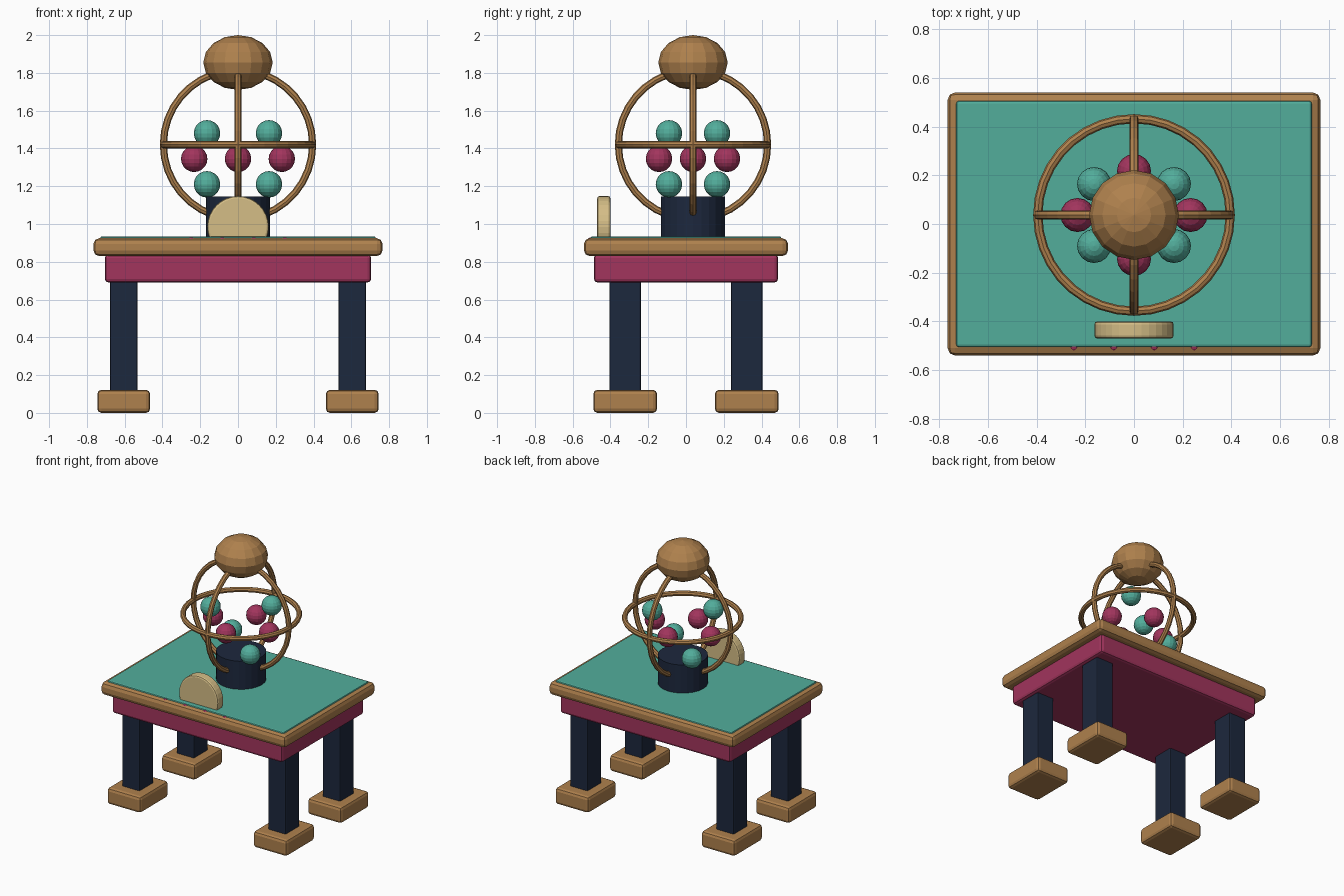
import bpy
from math import sin, cos, pi

if "Cube" in bpy.data.objects:
    bpy.data.objects.remove(bpy.data.objects["Cube"])


def material(name, rgb):
    m = bpy.data.materials.new(name)
    m.diffuse_color = (*rgb, 1)
    m.use_nodes = True
    m.node_tree.nodes["Principled BSDF"].inputs["Base Color"].default_value = m.diffuse_color
    return m


WOOD = material("wood", (0.43, 0.22, 0.075))
TEAL = material("teal", (0.085, 0.42, 0.33))
MAGENTA = material("magenta", (0.36, 0.035, 0.11))
NAVY = material("navy", (0.012, 0.021, 0.047))
CREAM = material("cream", (0.66, 0.51, 0.24))


def finish(name, mat, bevel=0, segments=2):
    ob = bpy.context.object
    ob.name = name
    ob.data.materials.append(mat)
    if bevel:
        mod = ob.modifiers.new("bevel", 'BEVEL')
        mod.width = bevel
        mod.segments = segments
    return ob


def box(name, x, y, z0, z1, sx, sy, mat, bevel):
    bpy.ops.mesh.primitive_cube_add(size=1, location=(x, y, (z0 + z1) / 2))
    bpy.context.object.scale = (sx, sy, z1 - z0)
    bpy.ops.object.transform_apply(location=False, rotation=False, scale=True)
    return finish(name, mat, bevel)


def ball(name, loc, r, mat, squash=1, segs=16, rings=10):
    bpy.ops.mesh.primitive_uv_sphere_add(segments=segs, ring_count=rings, radius=r, location=loc)
    bpy.context.object.scale.z = squash
    return finish(name, mat)


def cylinder(name, loc, r, depth, mat, rot=(0, 0, 0), bevel=0, sides=24):
    bpy.ops.mesh.primitive_cylinder_add(vertices=sides, radius=r, depth=depth, location=loc, rotation=rot)
    ob = finish(name, mat, bevel)
    if bevel:
        ob.modifiers["bevel"].limit_method = 'ANGLE'
    return ob


# Table: top, felt, apron
box("table_top", 0, 0, 0.83, 0.925, 1.53, 1.08, WOOD, 0.03)
box("felt", 0, 0, 0.89, 0.935, 1.46, 1.01, TEAL, 0.01)
box("apron", 0, 0, 0.69, 0.84, 1.41, 0.975, MAGENTA, 0.02)

# Legs and feet
for sx in (-1, 1):
    for sy in (-1, 1):
        tag = ("left" if sx < 0 else "right") + ("_front" if sy < 0 else "_back")
        box("leg_" + tag, sx * 0.605, sy * 0.322, 0.1, 0.71, 0.145, 0.165, NAVY, 0.008)
        box("foot_" + tag, sx * 0.605, sy * 0.322, 0, 0.122, 0.28, 0.338, WOOD, 0.022)

# Drum, round front plate sunk into the table
CY, CZ = 0.037, 1.42
cylinder("drum_base", (0, CY, 1.03), 0.17, 0.23, NAVY)
cylinder("front_plate", (0, -0.435, 0.985), 0.163, 0.07, CREAM, (pi / 2, 0, 0), 0.012, 32)

# Small studs just breaking the front edge of the felt
for x in (-0.247, -0.083, 0.083, 0.247):
    ball("edge_stud", (x, -0.5, 0.9), 0.03, MAGENTA, segs=8, rings=6)

# Cage of three hoops
for name, rot in (("hoop_level", (0, 0, 0)), ("hoop_front", (pi / 2, 0, 0)), ("hoop_side", (0, pi / 2, 0))):
    bpy.ops.mesh.primitive_torus_add(major_radius=0.395, minor_radius=0.019, major_segments=36,
                                     minor_segments=8, location=(0, CY, CZ), rotation=rot)
    finish(name, WOOD)

# Squashed knob on top
ball("top_knob", (0, CY, 1.855), 0.184, WOOD, 0.145 / 0.184, 16, 8)

# Floating balls, alternating colour and height
for i in range(8):
    a = i * pi / 4
    ball("cage_ball", (0.232 * cos(a), CY + 0.18 * sin(a), 1.345 + 0.135 * sin(2 * a)), 0.07,
         TEAL if i % 2 else MAGENTA)
